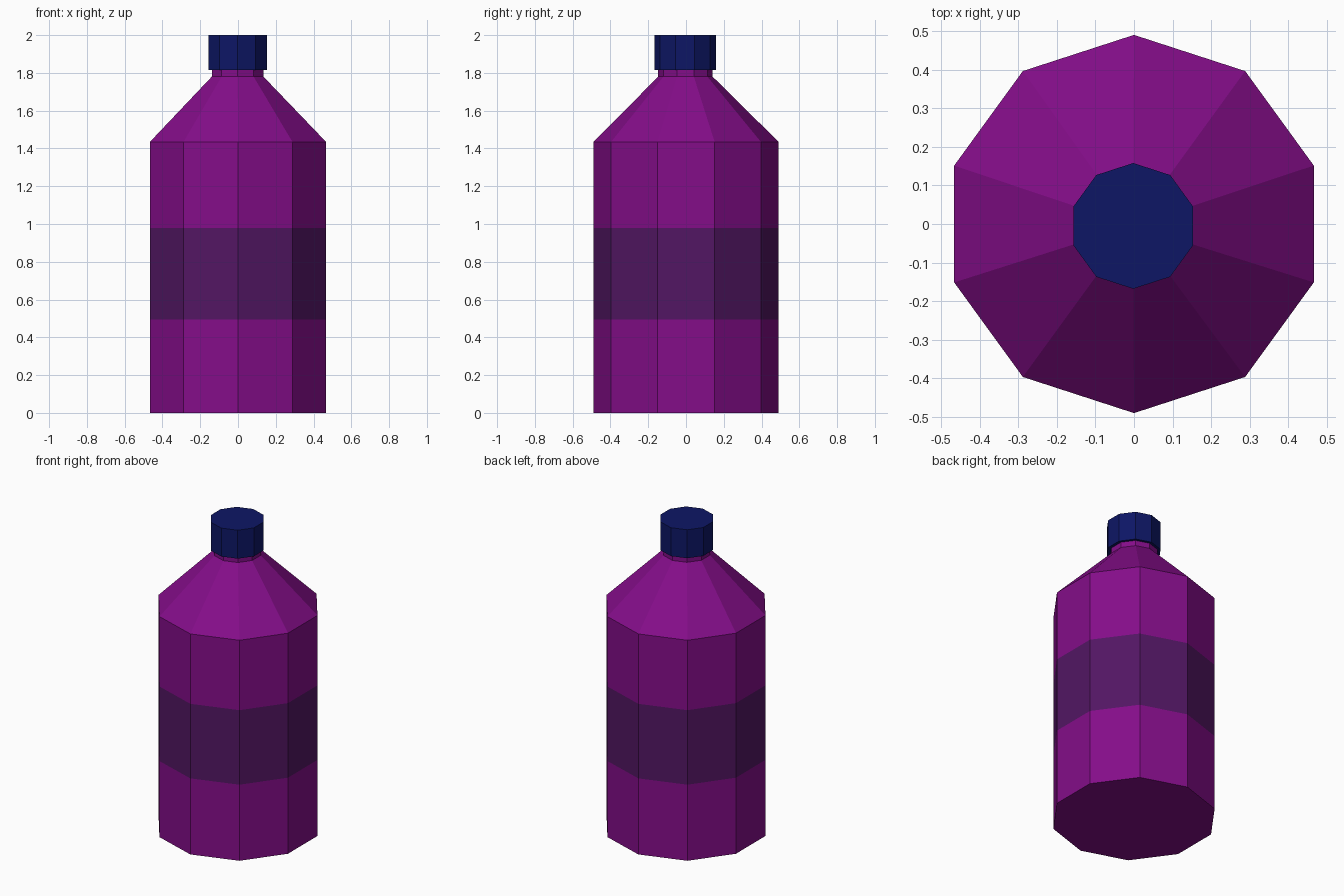
import bpy, bmesh, math

if "Cube" in bpy.data.objects:
    bpy.data.objects.remove(bpy.data.objects["Cube"])

SIDES = 10


def material(name, rgb):
    m = bpy.data.materials.new(name)
    m.diffuse_color = (*rgb, 1)
    m.use_nodes = True
    m.node_tree.nodes["Principled BSDF"].inputs["Base Color"].default_value = m.diffuse_color
    return m


def lathe(name, profile, mats, band=None):
    """Stack of ten-sided rings (radius, z, centre x, centre y), capped at both ends."""
    bm = bmesh.new()
    rings = []
    for r, z, cx, cy in profile:
        angles = [math.pi / 2 + 2 * math.pi * i / SIDES for i in range(SIDES)]
        rings.append([bm.verts.new((cx + r * math.cos(a), cy + r * math.sin(a), z)) for a in angles])
    for k, (low, high) in enumerate(zip(rings, rings[1:])):
        for i in range(SIDES):
            j = (i + 1) % SIDES
            f = bm.faces.new((low[i], low[j], high[j], high[i]))
            f.material_index = 1 if k == band else 0
    bm.faces.new(rings[0][::-1])
    bm.faces.new(rings[-1])
    mesh = bpy.data.meshes.new(name)
    bm.to_mesh(mesh)
    bm.free()
    for m in mats:
        mesh.materials.append(m)
    obj = bpy.data.objects.new(name, mesh)
    bpy.context.collection.objects.link(obj)
    return obj


purple = material("purple", (0.23, 0.004, 0.25))
label = material("label_purple", (0.085, 0.008, 0.125))
navy = material("navy", (0.004, 0.008, 0.13))

# Bottle: straight body with label band, sloped shoulder, short neck
lathe("bottle", [
    (0.49, 0.0, 0, 0),
    (0.49, 0.495, 0, 0),
    (0.49, 0.98, 0, 0),
    (0.49, 1.435, 0, 0),
    (0.144, 1.78, -0.002, -0.003),
    (0.144, 1.82, -0.002, -0.003),
], [purple, label], band=1)

# Cap: slightly wider than the neck
lathe("cap", [(0.163, 1.815, -0.002, -0.005), (0.163, 2.0, -0.002, -0.005)], [navy])
